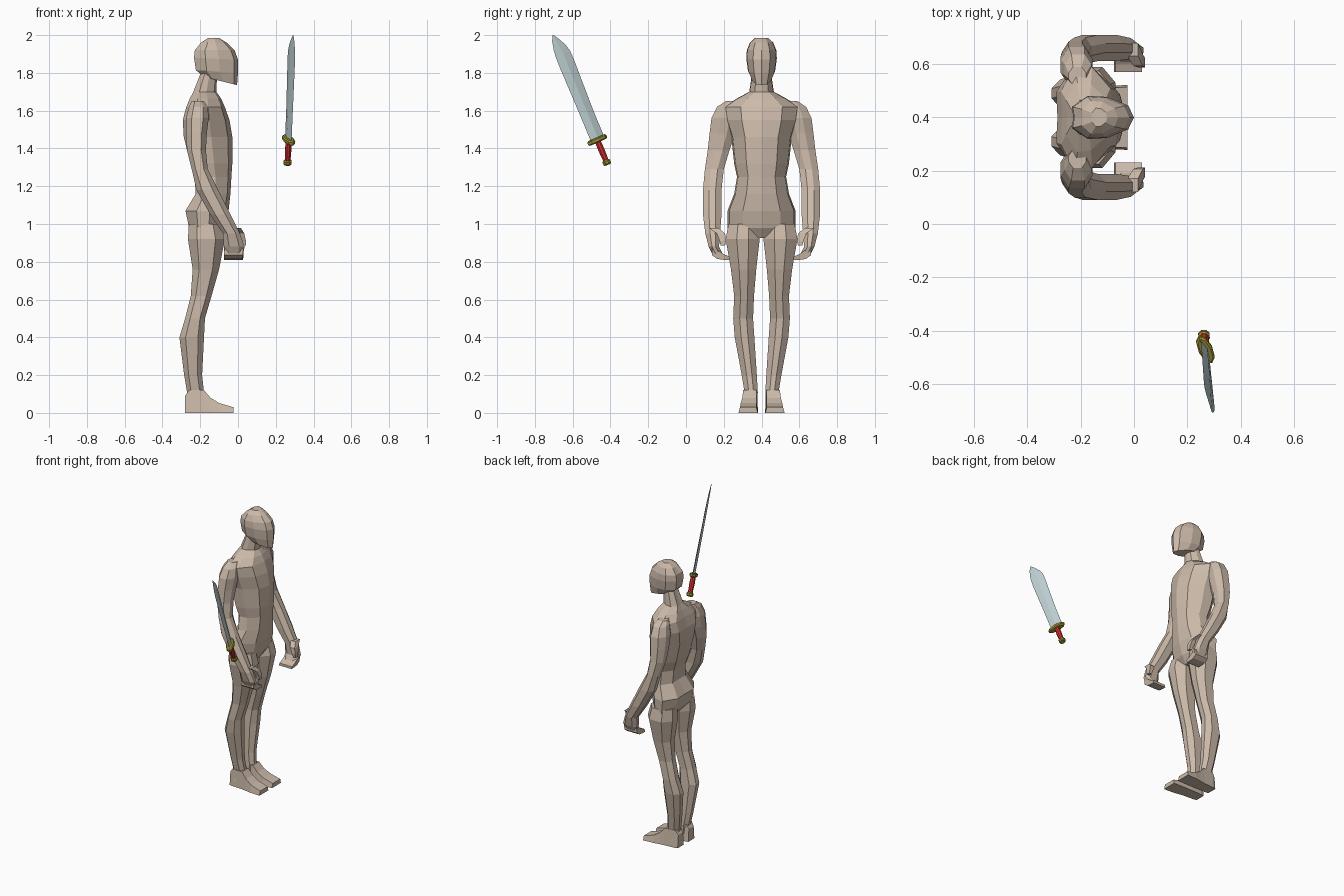
import bpy, bmesh
from mathutils import Vector


def material(name, rgb):
    m = bpy.data.materials.new(name)
    m.diffuse_color = (*rgb, 1)
    return m


SKIN = material("skin", (0.60, 0.49, 0.40))
STEEL = material("steel", (0.52, 0.63, 0.65))
GOLD = material("gold", (0.33, 0.28, 0.03))
RED = material("red grip", (0.70, 0.03, 0.03))
CENTRE_Y = 0.4


def loft(name, rings, mat, mirror=False, y=CENTRE_Y):
    """Skin a list of equal-length rings and cap both ends."""
    bm = bmesh.new()
    loops = [[bm.verts.new(p) for p in r] for r in rings]
    n = len(loops[0])
    for a, b in zip(loops, loops[1:]):
        for i in range(n):
            j = (i + 1) % n
            bm.faces.new((a[i], a[j], b[j], b[i]))
    bm.faces.new(loops[0])
    bm.faces.new(loops[-1])
    bmesh.ops.recalc_face_normals(bm, faces=bm.faces)
    me = bpy.data.meshes.new(name)
    bm.to_mesh(me)
    bm.free()
    me.materials.append(mat)
    ob = bpy.data.objects.new(name, me)
    ob.location.y = y
    bpy.context.collection.objects.link(ob)
    if mirror:
        mod = ob.modifiers.new("mirror", 'MIRROR')
        mod.use_axis = (False, True, False)
    return ob


def body_ring(xf, zf, xb, zb, w):
    """Symmetric ten-sided ring: t runs from front (0) to back (1)."""
    half = [(0, 0), (0.09, 0.55), (0.42, 0.95), (0.72, 1), (0.97, 0.5), (0.95, 0)]
    pts = [(xf + (xb - xf) * t, w * s, zf + (zb - zf) * t) for t, s in half]
    return pts + [(x, -h, z) for x, h, z in reversed(pts[1:-1])]


def limb_ring(z, xf, xb, h0, h1):
    """Eight-sided ring inside a box."""
    oct_ = [(1, .35), (1, -.35), (.5, -1), (-.5, -1), (-1, -.35), (-1, .35), (-.5, 1), (.5, 1)]
    cx, cy, rx, ry = (xf + xb) / 2, (h0 + h1) / 2, (xf - xb) / 2, (h1 - h0) / 2
    return [(cx + rx * u, cy + ry * v, z) for u, v in oct_]


def box_ring_x(x, h0, h1, z0, z1):
    return [(x, h0, z0), (x, h1, z0), (x, h1 - .008, z1), (x, h0 + .008, z1)]


# torso with neck: z, front, back, half width
torso = [(.925, -.11, -.22, .07), (.98, -.075, -.265, .18), (1.07, -.05, -.285, .18),
         (1.16, -.04, -.23, .145), (1.25, -.035, -.235, .13), (1.32, -.03, -.26, .145),
         (1.46, -.03, -.295, .16), (1.55, -.045, -.30, .19), (1.62, -.07, -.28, .20),
         (1.665, -.09, -.26, .13), (1.70, -.115, -.24, .065), (1.80, -.11, -.20, .05)]
loft("torso", [body_ring(f, z, b, z, w) for z, f, b, w in torso], SKIN)

# head: front x, front z, back x, back z, half width
head = [(-.005, 1.735, -.185, 1.78, .05), (.0, 1.80, -.23, 1.815, .072),
        (.0, 1.87, -.24, 1.88, .081), (-.018, 1.92, -.235, 1.92, .078),
        (-.06, 1.96, -.20, 1.96, .062), (-.10, 1.985, -.16, 1.985, .035)]
loft("head", [body_ring(*r) for r in head], SKIN)

# legs
legs = [(1.0, -.09, -.26, .02, .175), (.92, -.07, -.265, .01, .19), (.76, -.10, -.24, .028, .162),
        (.62, -.14, -.25, .04, .145), (.50, -.175, -.28, .045, .15), (.40, -.18, -.31, .038, .142),
        (.20, -.19, -.285, .025, .105), (.11, -.18, -.27, .02, .09), (.04, -.17, -.27, .022, .10)]
loft("legs", [limb_ring(*r) for r in legs], SKIN, True)

# feet
feet = [(-.28, .025, .095, 0, .09), (-.26, .02, .10, 0, .12), (-.18, .018, .105, 0, .12),
        (-.145, .018, .11, 0, .08), (-.10, .018, .118, 0, .052), (-.025, .02, .122, 0, .03)]
loft("feet", [box_ring_x(*r) for r in feet], SKIN, True)

# arms down to the palm
arms = [(1.65, -.18, -.245, .12, .19), (1.62, -.16, -.26, .12, .236), (1.56, -.155, -.275, .12, .265),
        (1.48, -.165, -.275, .14, .275), (1.39, -.17, -.27, .17, .285), (1.29, -.16, -.245, .20, .30),
        (1.18, -.105, -.22, .212, .31), (1.05, -.04, -.147, .212, .31), (.95, .01, -.08, .22, .298),
        (.88, .035, -.075, .225, .28), (.83, .025, -.07, .20, .255)]
loft("arms", [limb_ring(*r) for r in arms], SKIN, True)

# curled fingers, running inward
fingers = [(.262, .835, .88), (.235, .815, .865), (.20, .81, .84), (.17, .81, .828)]
loft("fingers", [[(-.075, h, a), (.025, h, a), (.03, h, b), (-.07, h, b)] for h, a, b in fingers],
     SKIN, True)

# thumbs
thumbs = [(.0, .255, .98, .025), (.02, .215, .95, .022), (.032, .205, .91, .017), (.035, .205, .885, .012)]
loft("thumbs", [[(x + r * u, h + r * v, z) for u, v in ((-1, -1), (.6, -1), (.6, 1), (-1, 1))]
                for x, h, z, r in thumbs], SKIN, True)

# sword frame: A along the blade, G along the guard, N through the blade
ORIGIN = Vector((.268, -.47, 1.445))
A = Vector((.041, -.390, .920)).normalized()
G = Vector((-.42, .85, .38))
G = (G - A * G.dot(A)).normalized()
N = A.cross(G)


def sword_point(a, g, n):
    return ORIGIN + A * a + G * g + N * n


def oval(a, rg, rn, sides=8):
    import math
    return [sword_point(a, rg * math.cos(math.tau * i / sides), rn * math.sin(math.tau * i / sides))
            for i in range(sides)]


# blade: distance, left edge, right edge, half thickness
blade = [(0, -.037, .045, .009), (.15, -.036, .046, .009), (.30, -.036, .052, .008),
         (.44, -.036, .058, .007), (.49, -.034, .057, .006), (.53, -.029, .046, .005),
         (.575, -.017, .022, .003), (.604, -.002, .003, .001)]
loft("blade", [[sword_point(a, l, 0), sword_point(a, (l + r) / 2, t),
                sword_point(a, r, 0), sword_point(a, (l + r) / 2, -t)] for a, l, r, t in blade],
     STEEL, y=0)

loft("guard", [oval(a, g, n) for a, g, n in ((-.013, .052, .02), (-.007, .06, .027),
                                             (.007, .06, .027), (.013, .052, .02))], GOLD, y=0)
loft("grip", [oval(a, r, r) for a, r in ((-.125, .015), (-.06, .018), (0, .016))], RED, y=0)
loft("pommel", [oval(a, r, r) for a, r in ((-.143, .017), (-.136, .023), (-.122, .023), (-.115, .017))],
     GOLD, y=0)
